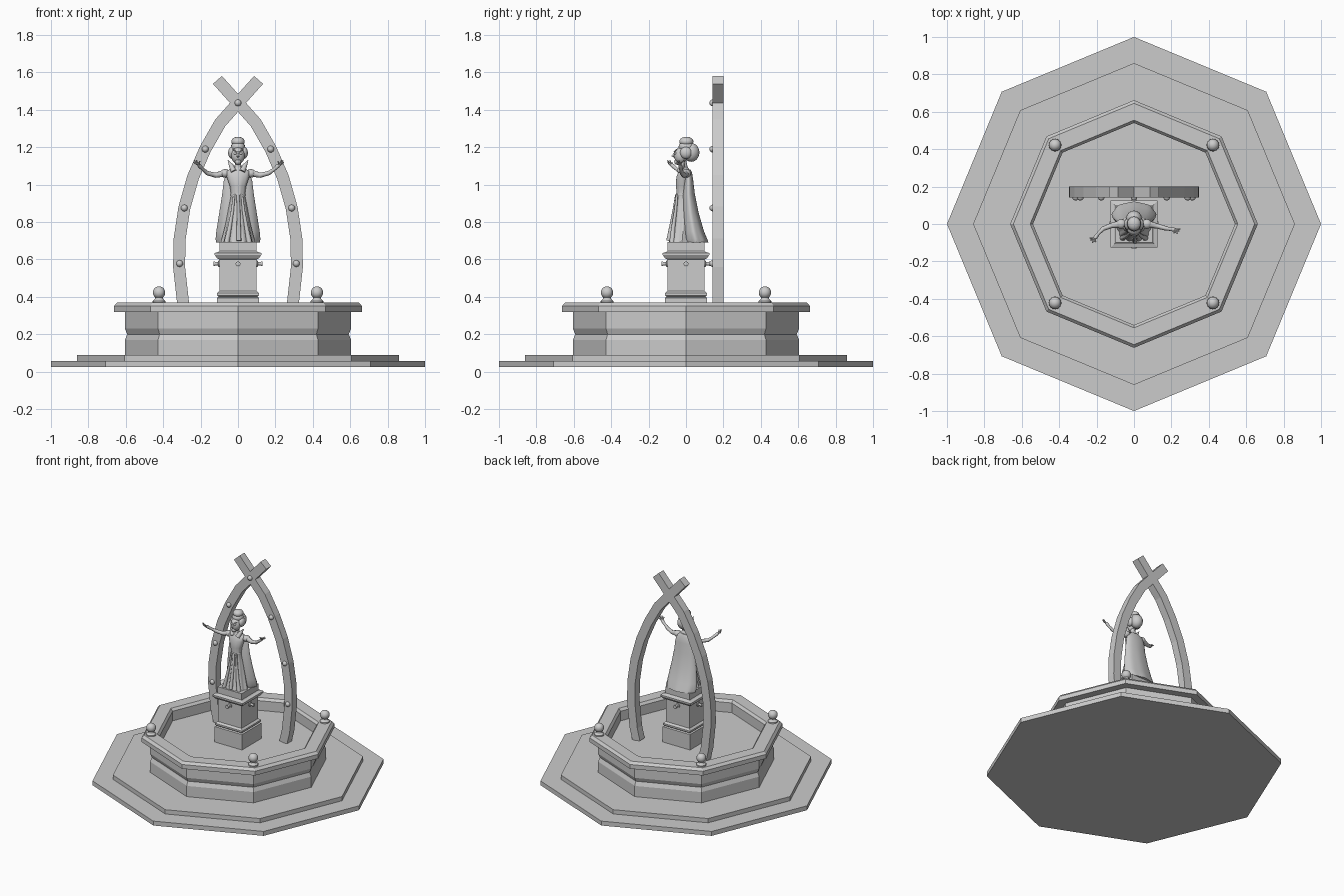
import bpy, bmesh, math
from mathutils import Vector


def finish(name, bm, smooth=None):
    bmesh.ops.recalc_face_normals(bm, faces=bm.faces[:])
    me = bpy.data.meshes.new(name)
    bm.to_mesh(me)
    bm.free()
    ob = bpy.data.objects.new(name, me)
    bpy.context.collection.objects.link(ob)
    if smooth:
        bpy.ops.object.select_all(action='DESELECT')
        ob.select_set(True)
        bpy.context.view_layer.objects.active = ob
        bpy.ops.object.shade_smooth_by_angle(angle=math.radians(smooth))
    return ob


def loft(name, rings, n=8, turn=0.0, ripple=0.0, folds=0, smooth=None):
    """Stack of capped elliptical rings: (z, rx[, ry, centre_y])."""
    bm = bmesh.new()
    prev = None
    for i, r in enumerate(rings):
        z, rx = r[0], r[1]
        ry = r[2] if len(r) > 2 else rx
        cy = r[3] if len(r) > 3 else 0
        amp = ripple * max(0, 1 - i / (len(rings) * 0.6))
        ring = []
        for k in range(n):
            a = 2 * math.pi * k / n + turn
            m = 1 + amp * math.cos(folds * a)
            ring.append(bm.verts.new((rx * m * math.cos(a), cy + ry * m * math.sin(a), z)))
        if prev:
            for k in range(n):
                bm.faces.new((prev[k], prev[(k + 1) % n], ring[(k + 1) % n], ring[k]))
        else:
            bm.faces.new(ring)
        prev = ring
    bm.faces.new(prev)
    return finish(name, bm, smooth)


def ball(name, loc, size, u=16, v=10):
    bm = bmesh.new()
    bmesh.ops.create_uvsphere(bm, u_segments=u, v_segments=v, radius=1)
    for p in bm.verts:
        p.co = Vector([p.co[i] * size[i] + loc[i] for i in range(3)])
    return finish(name, bm, 60)


def tube(name, pts):
    """Tapered round tube through (x, y, z, radius) points."""
    bm = bmesh.new()
    prev, n = None, 10
    for i, p in enumerate(pts):
        a, b = Vector(pts[max(i - 1, 0)][:3]), Vector(pts[min(i + 1, len(pts) - 1)][:3])
        q = (b - a).to_track_quat('Z', 'Y')
        ring = [bm.verts.new(Vector(p[:3]) + q @ Vector((p[3] * math.cos(t), p[3] * math.sin(t), 0)))
                for t in (2 * math.pi * k / n for k in range(n))]
        if prev:
            for k in range(n):
                bm.faces.new((prev[k], prev[(k + 1) % n], ring[(k + 1) % n], ring[k]))
        else:
            bm.faces.new(ring)
        prev = ring
    bm.faces.new(prev)
    return finish(name, bm, 50)


# octagonal steps
loft("lower_step", [(0.025, 1.0), (0.058, 1.0)])
loft("upper_step", [(0.058, 0.86), (0.09, 0.86)])

# basin: grooved wall, bevelled rim, inner wall and floor
loft("basin", [(0.09, 0.605), (0.17, 0.605), (0.2, 0.592), (0.23, 0.605), (0.32, 0.605),
               (0.32, 0.662), (0.352, 0.662), (0.37, 0.645), (0.37, 0.555), (0.352, 0.54),
               (0.28, 0.54)])

# ball finials on the rim corners
for sx in (-1, 1):
    for sy in (-1, 1):
        ball("finial_ball", (sx * 0.422, sy * 0.422, 0.423), (0.033,) * 3)
        o = loft("finial_foot", [(0.365, 0.034), (0.378, 0.034), (0.39, 0.022), (0.4, 0.02)], 16, smooth=30)
        o.location = (sx * 0.422, sy * 0.422, 0)

# square pedestal
S = math.sqrt(2)
loft("pedestal", [(z, r * S) for z, r in [
    (0.28, 0.113), (0.395, 0.113), (0.4, 0.103), (0.408, 0.112), (0.42, 0.112), (0.432, 0.098),
    (0.6, 0.098), (0.606, 0.112), (0.625, 0.125), (0.634, 0.125), (0.64, 0.106), (0.645, 0.1),
    (0.692, 0.1)]], 4, math.pi / 4)

# water spouts on the four pedestal sides
for k in range(4):
    c, s = math.cos(k * math.pi / 2), math.sin(k * math.pi / 2)
    tube("spout", [(c * d, s * d, 0.577, r) for d, r in
                   [(0.095, 0.018), (0.105, 0.018), (0.107, 0.009), (0.122, 0.009), (0.124, 0.013), (0.132, 0.013)]])

# crossed arch ribs with studs
path = [(-0.272, 0.28), (-0.294, 0.37), (-0.315, 0.56), (-0.312, 0.71), (-0.287, 0.875), (-0.24, 1.04),
        (-0.175, 1.19), (-0.095, 1.33), (0.0, 1.437), (0.11, 1.56)]
for side in (1, -1):
    bm = bmesh.new()
    prev = None
    for i, p in enumerate(path):
        a, b = Vector(path[max(i - 1, 0)]), Vector(path[min(i + 1, len(path) - 1)])
        d = (b - a).normalized()
        nx, nz = -d.y * 0.032, d.x * 0.032
        ring = [bm.verts.new((side * (p[0] + e * nx), y, p[1] + e * nz))
                for e, y in ((1, 0.143), (-1, 0.143), (-1, 0.2), (1, 0.2))]
        if prev:
            for k in range(4):
                bm.faces.new((prev[k], prev[(k + 1) % 4], ring[(k + 1) % 4], ring[k]))
        else:
            bm.faces.new(ring)
        prev = ring
    bm.faces.new(prev)
    finish("arch_rib", bm)
    for x, z in ((-0.312, 0.578), (-0.287, 0.875), (-0.175, 1.19)):
        ball("arch_stud", (side * x, 0.143, z), (0.018,) * 3, 12, 8)
ball("arch_stud_top", (0, 0.143, 1.437), (0.018,) * 3, 12, 8)

# statue gown and cape
loft("gown", [(0.69, 0.088, 0.07, -0.022), (0.72, 0.08, 0.066, -0.018), (0.8, 0.062, 0.056, -0.015),
              (0.88, 0.048, 0.044, -0.014), (0.945, 0.036, 0.034, -0.015), (0.99, 0.043, 0.036, -0.018),
              (1.04, 0.06, 0.036, -0.016), (1.07, 0.064, 0.03, -0.01), (1.085, 0.04, 0.024, -0.008),
              (1.095, 0.018, 0.018, -0.01), (1.13, 0.016, 0.016, -0.015)],
     48, 0, 0.06, 10, 40)
loft("cape", [(0.69, 0.113, 0.062, 0.056), (0.71, 0.117, 0.062, 0.05), (0.75, 0.114, 0.055, 0.04),
              (0.85, 0.099, 0.043, 0.024), (0.95, 0.084, 0.033, 0.014), (1.02, 0.076, 0.025, 0.014),
              (1.065, 0.062, 0.02, 0.012), (1.08, 0.03, 0.012, 0.012)],
     40, 0, 0.03, 8, 40)
# belt and hanging sash
loft("belt", [(0.938, 0.039, 0.037, -0.015), (0.945, 0.041, 0.039, -0.015), (0.953, 0.039, 0.037, -0.015)], 24, smooth=40)
tube("sash", [(0, -0.05, 0.945, 0.008), (0.003, -0.062, 0.87, 0.009), (0.004, -0.078, 0.78, 0.011), (0.005, -0.093, 0.7, 0.013)])
for s in (-1, 1):
    tube("robe_edge", [(s * 0.02, -0.048, 0.95, 0.006), (s * 0.03, -0.056, 0.86, 0.008),
                       (s * 0.045, -0.068, 0.77, 0.011), (s * 0.06, -0.075, 0.69, 0.015)])
    # pointed collar
    tube("collar", [(s * 0.022, -0.035, 1.07, 0.016), (s * 0.036, -0.02, 1.1, 0.013), (s * 0.054, -0.01, 1.13, 0.002)])
    ball("shoulder", (s * 0.068, 0.0, 1.06), (0.028, 0.026, 0.023))

# raised arms with hands and fingers
arms = {-1: [(0.07, 0, 1.062, 0.02), (0.12, -0.008, 1.05, 0.014), (0.165, -0.025, 1.062, 0.012),
             (0.19, -0.05, 1.083, 0.009), (0.205, -0.07, 1.1, 0.011), (0.212, -0.08, 1.108, 0.008)],
        1: [(0.07, 0, 1.062, 0.02), (0.12, -0.01, 1.05, 0.014), (0.165, -0.022, 1.062, 0.012),
            (0.195, -0.028, 1.083, 0.009), (0.213, -0.03, 1.1, 0.011), (0.222, -0.032, 1.108, 0.008)]}
for s, pts in arms.items():
    tube("arm", [(s * x, y, z, r) for x, y, z, r in pts])
    x, y, z, _ = pts[-1]
    for dx, dy, dz in ((0.02, -0.004, 0.022), (0.024, 0.004, 0.012), (0.01, -0.014, 0.022), (-0.008, -0.012, 0.018)):
        tube("finger", [(s * (x - 0.004), y, z - 0.004, 0.0055), (s * (x + dx * 0.6), y + dy, z + dz * 0.4, 0.0045),
                        (s * (x + dx), y + dy * 1.3, z + dz, 0.003)])

# head, facial features and swept-up hair
ball("face", (0, -0.028, 1.155), (0.036, 0.036, 0.045))
ball("chin", (0, -0.046, 1.122), (0.017, 0.017, 0.016))
tube("nose", [(0, -0.058, 1.172, 0.004), (0, -0.073, 1.15, 0.007), (0, -0.06, 1.146, 0.005)])
for s in (-1, 1):
    ball("eye", (s * 0.015, -0.057, 1.167), (0.009, 0.007, 0.007), 10, 6)
    tube("brow", [(s * 0.005, -0.063, 1.175, 0.003), (s * 0.027, -0.05, 1.188, 0.003)])
    ball("side_hair", (s * 0.032, 0.0, 1.17), (0.021, 0.032, 0.032))
ball("back_hair", (0, 0.028, 1.172), (0.042, 0.044, 0.05))
ball("crown_hair", (0, 0.002, 1.202), (0.038, 0.042, 0.03))
ball("top_bun", (0, 0.002, 1.23), (0.036, 0.038, 0.026))
